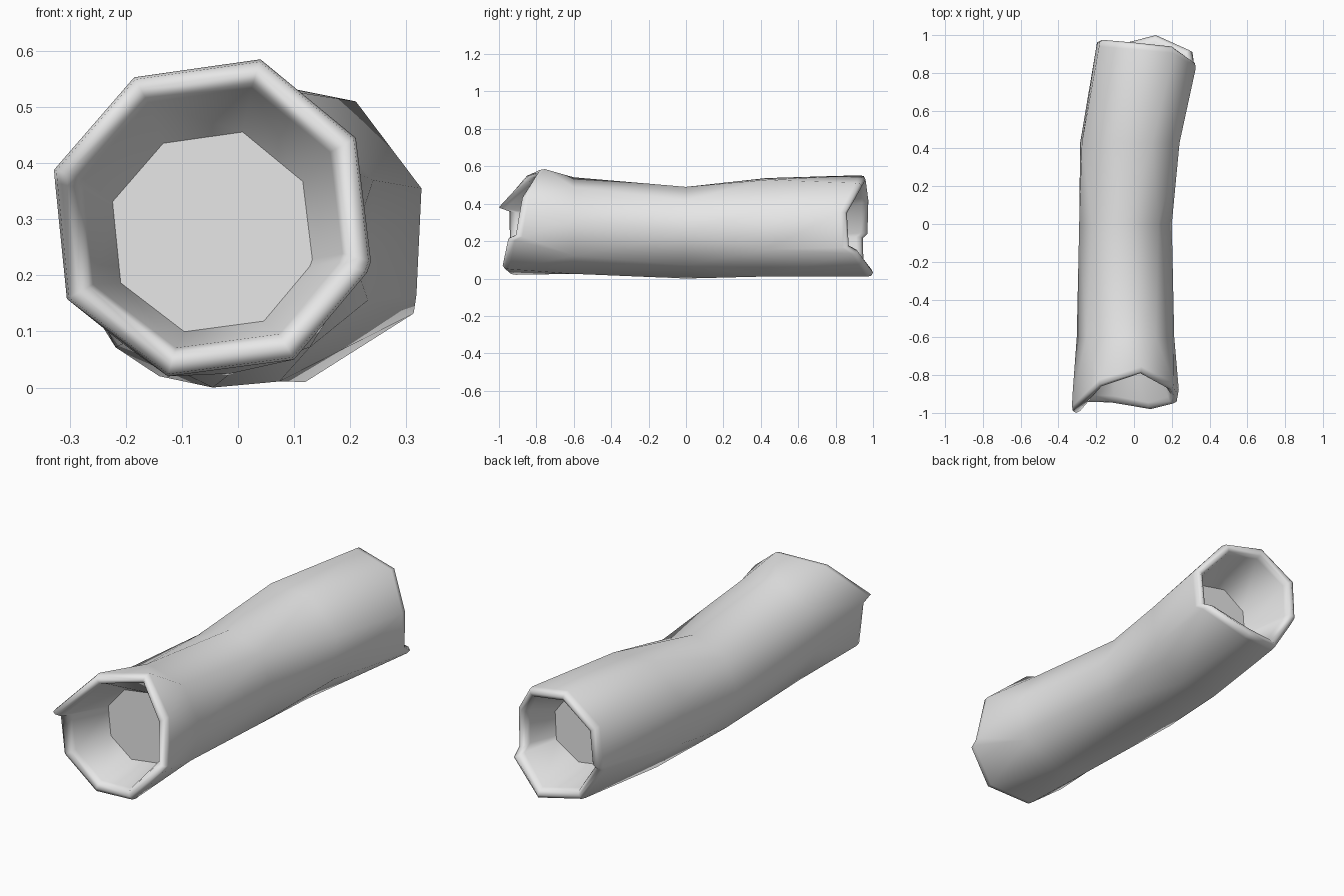
import bpy, bmesh, math

if "Cube" in bpy.data.objects:
    bpy.data.objects.remove(bpy.data.objects["Cube"])

# single grey for the whole log
grey = bpy.data.materials.new("plain_grey")
grey.diffuse_color = (0.8, 0.8, 0.8, 1)
grey.use_nodes = True
grey.node_tree.nodes["Principled BSDF"].inputs["Base Color"].default_value = grey.diffuse_color

# uneven broken rims, counter-clockwise seen from the front: (x, y, z)
# a corner listed twice is a step in the broken edge
front = [(.21, -.875, .445), (.04, -.79, .585), (-.185, -.86, .553),
         (-.328, -1.0, .388), (-.326, -.945, .365),
         (-.305, -.94, .158), (-.125, -.945, .02), (.10, -.98, .05),
         (.230, -.95, .205), (.237, -.91, .225)]
back = [(.313, .92, .132), (.318, .87, .165), (.327, .86, .355), (.21, .94, .51),
        (0, .96, .552), (-.185, .975, .43), (-.2, .97, .235), (-.197, .945, .21),
        (-.09, .95, .04), (.12, 1.0, .01)]
FRONT_STEPS = (0, 1, 2, 3, 3, 4, 5, 6, 7, 7)
BACK_STEPS = (0, 0, 1, 2, 3, 4, 5, 5, 6, 7)
EIGHT = range(8)


def ring(cx, y, cz, r, twist, order=EIGHT):
    """Eight-sided ring facing along y; repeated corners match rim steps."""
    return [(cx + r * math.cos(math.radians(twist + 45 * k)), y,
             cz + r * math.sin(math.radians(twist + 45 * k))) for k in order]


def shrink(pts, s, dy):
    """Scale a rim towards its centre and slide it along y."""
    cx = (min(p[0] for p in pts) + max(p[0] for p in pts)) / 2
    cz = (min(p[2] for p in pts) + max(p[2] for p in pts)) / 2
    return [(cx + (x - cx) * s, y + dy, cz + (z - cz) * s) for x, y, z in pts]


def hollow(pts, sign):
    """Rounded lip and recess, from the outer edge inwards."""
    floor = [(x, sign * .70, z - .025) for x, y, z in shrink(pts, .63, 0)]
    return [shrink(pts, 1, -sign * .035), shrink(pts, .985, -sign * .01),
            shrink(pts, .92, 0), shrink(pts, .85, -sign * .01),
            shrink(pts, .82, -sign * .035), floor]


# twisted bark rings
near = (-.045, -.60, .283, .26, 7)
middle = (-.045, 0, .245, .245, 0)
far = (-.022, .43, .274, .28, -25)

# front half with recess, back half with recess, welded at the middle ring
halves = [hollow(front, -1)[::-1] + [ring(*near, FRONT_STEPS), ring(*middle, FRONT_STEPS)],
          [ring(*middle, BACK_STEPS), ring(*far, BACK_STEPS)] + hollow(back, 1)]

bm = bmesh.new()
for loops, cap in zip(halves, (0, -1)):
    vl = [[bm.verts.new(p) for p in loop] for loop in loops]
    count = len(vl[0])
    for a, b in zip(vl, vl[1:]):
        for k in range(count):
            n = (k + 1) % count
            bm.faces.new((a[k], a[n], b[n], b[k]))
    # crisp recess floor
    floor = bm.faces.new(vl[cap])
    for e in floor.edges:
        e.smooth = False
bmesh.ops.remove_doubles(bm, verts=bm.verts, dist=.0005)
bmesh.ops.recalc_face_normals(bm, faces=bm.faces)
for f in bm.faces:
    f.smooth = True

mesh = bpy.data.meshes.new("hollow_log")
bm.to_mesh(mesh)
bm.free()
mesh.materials.append(grey)
log = bpy.data.objects.new("hollow_log", mesh)
bpy.context.collection.objects.link(log)
